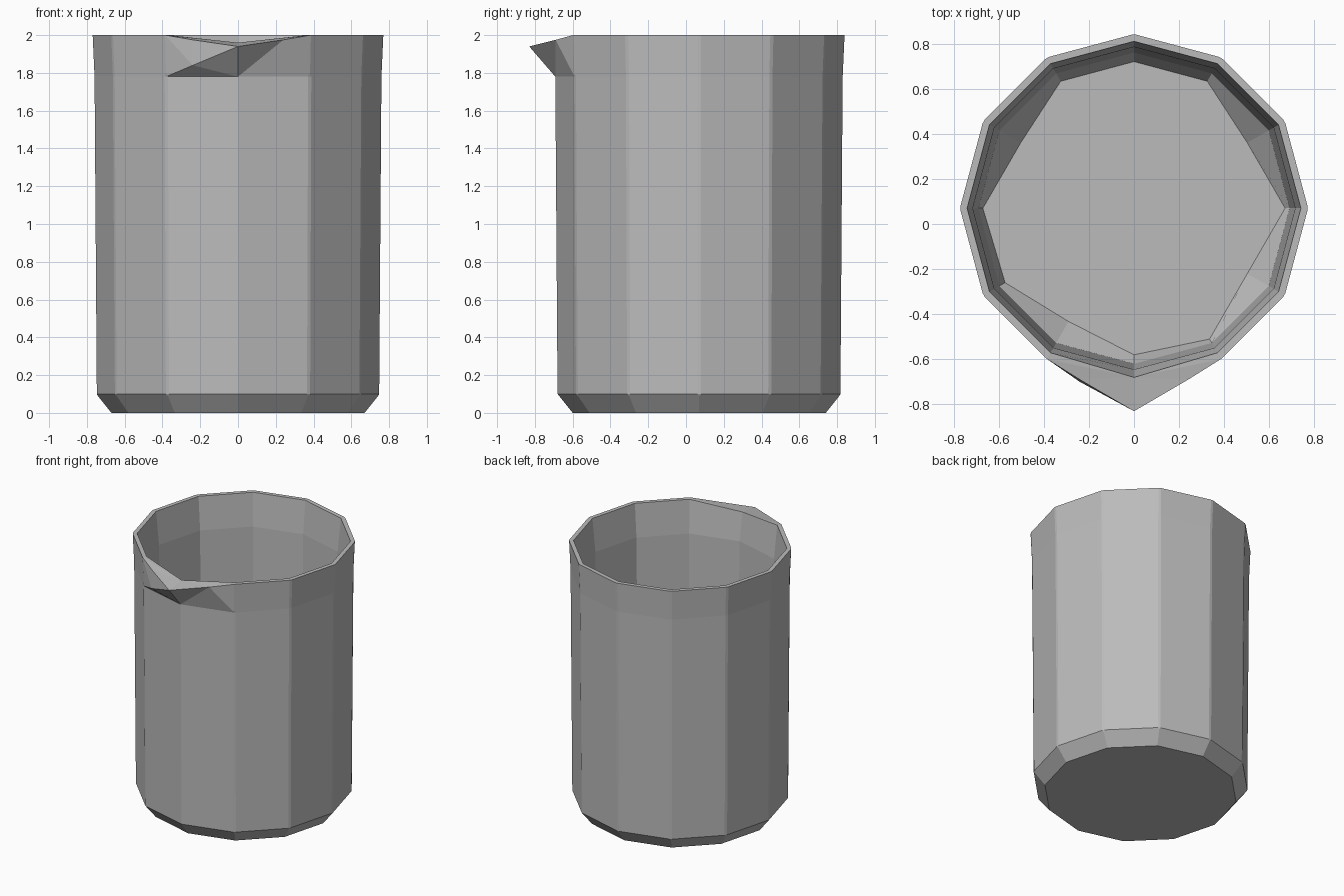
import bpy
import bmesh
from math import cos, sin, radians
from mathutils import Vector

cube = bpy.data.objects.get("Cube")
if cube:
    bpy.data.objects.remove(cube)

SIDES = 12
CENTRE_Y = 0.07
FRONT = 9  # corner of the twelve-sided wall that points to -y

grey = bpy.data.materials.new("plain_grey")
grey.use_nodes = True
colour = (0.5, 0.5, 0.5, 1)
grey.diffuse_color = colour
grey.node_tree.nodes["Principled BSDF"].inputs["Base Color"].default_value = colour

bm = bmesh.new()


def ring(radii, z):
    """A ring of corners; radii is one number or one per corner."""
    if not isinstance(radii, list):
        radii = [radii] * SIDES
    points = []
    for i, r in enumerate(radii):
        a = radians(i * 360 / SIDES)
        points.append(bm.verts.new((r * cos(a), CENTRE_Y + r * sin(a), z)))
    return points


def bridge(lower, upper, skip=()):
    for i in range(SIDES):
        if i not in skip:
            j = (i + 1) % SIDES
            bm.faces.new((lower[i], lower[j], upper[j], upper[i]))


# Outer wall with a two-step chamfered foot
base = ring(0.67, 0)
foot = ring(0.71, 0.05)
heel = ring(0.75, 0.1)
neck = ring(0.762, 1.78)
rim = ring(0.772, 2)

# Inner wall and an uneven floor outline
lip = ring(0.74, 2)
throat = ring(0.715, 1.75)
well = ring(0.69, 0.14)
floor = ring([0.67, 0.58, 0.65, 0.65, 0.65, 0.58, 0.67, 0.66, 0.58, 0.65, 0.67, 0.58], 0.06)

spout_panels = (FRONT - 1, FRONT)
bm.faces.new(base[::-1])
for low, high in ((base, foot), (foot, heel), (heel, neck)):
    bridge(low, high)
bridge(neck, rim, spout_panels)
bridge(rim, lip, spout_panels)
for low, high in ((lip, throat), (throat, well), (well, floor)):
    bridge(low, high)
bm.faces.new(floor)

# Pouring spout
tip = bm.verts.new((0, -0.83, 1.94))
left = bm.verts.new((0.24, -0.69, 1.975))
right = bm.verts.new((-0.24, -0.69, 1.975))
cheek = bm.verts.new((-0.24, -0.7, 1.84))
bm.verts.remove(rim[FRONT])
lip[FRONT].co = Vector((0, -0.68, 1.96))
r, f, l = FRONT - 1, FRONT, FRONT + 1
for face in (
    (tip, left, lip[f]), (tip, lip[f], right),
    (rim[l], lip[l], lip[f]), (rim[l], lip[f], left),
    (rim[r], lip[f], lip[r]), (rim[r], right, lip[f]),
    (neck[f], left, tip), (neck[f], neck[l], left), (neck[l], rim[l], left),
    (neck[f], tip, cheek), (tip, right, cheek), (right, rim[r], cheek),
    (neck[r], neck[f], cheek), (neck[r], cheek, rim[r]),
):
    bm.faces.new(face)

# Narrow bevels down the panel seams
seams = [bm.edges.get((heel[i], neck[i])) for i in range(SIDES) if i != FRONT]
seams += [bm.edges.get((neck[i], rim[i])) for i in range(SIDES) if i not in (r, f, l)]
bmesh.ops.recalc_face_normals(bm, faces=bm.faces[:])
bmesh.ops.bevel(bm, geom=seams, offset=0.01, segments=1, affect="EDGES")
bmesh.ops.recalc_face_normals(bm, faces=bm.faces[:])

mesh = bpy.data.meshes.new("beaker")
bm.to_mesh(mesh)
bm.free()
mesh.materials.append(grey)
beaker = bpy.data.objects.new("beaker", mesh)
bpy.context.collection.objects.link(beaker)
